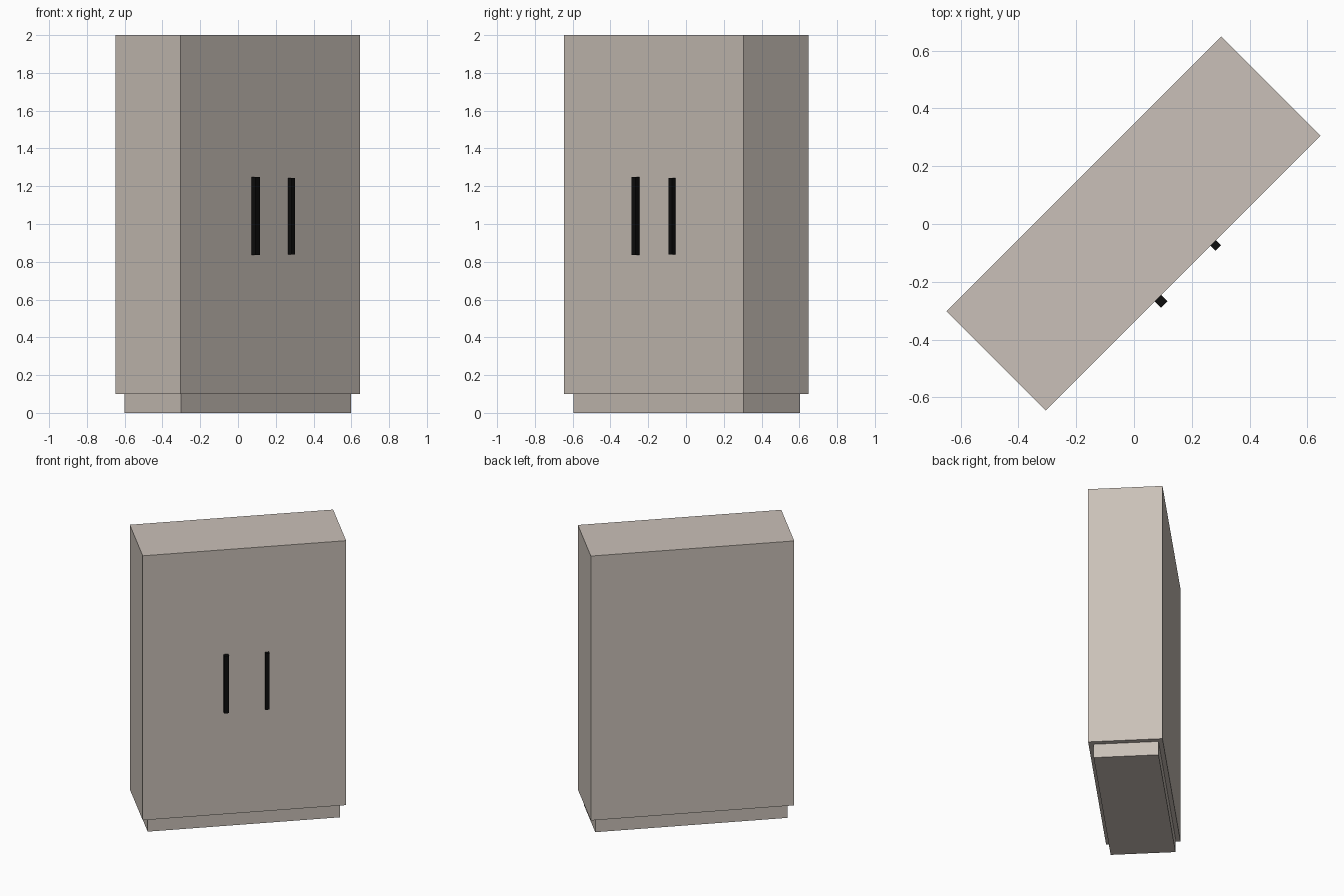
import bpy, math
from mathutils import Matrix

if "Cube" in bpy.data.objects:
    bpy.data.objects.remove(bpy.data.objects["Cube"])

TURN = Matrix.Rotation(math.radians(45), 4, 'Z')  # the cabinet stands diagonally


def material(name, rgb):
    m = bpy.data.materials.new(name)
    m.diffuse_color = (*rgb, 1.0)
    m.use_nodes = True
    m.node_tree.nodes["Principled BSDF"].inputs["Base Color"].default_value = m.diffuse_color
    return m


def box(name, size, centre, mat):
    """Box given in the cabinet's own frame (front = -y), then turned."""
    bpy.ops.mesh.primitive_cube_add(size=1)
    ob = bpy.context.object
    ob.name = name
    ob.data.transform(TURN @ Matrix.Translation(centre) @ Matrix.Diagonal((*size, 1.0)))
    ob.data.materials.append(mat)
    return ob


beige = material("warm_beige", (0.59, 0.53, 0.48))
black = material("black", (0.004, 0.004, 0.004))

# Cabinet body and recessed plinth
box("cabinet_body", (1.345, 0.486, 1.90), (0, 0.002, 1.05), beige)
box("plinth", (1.272, 0.424, 0.10), (0.002, 0.004, 0.05), beige)

# Pair of bar handles on the front
box("left_handle", (0.032, 0.032, 0.412), (-0.123, -0.2546, 1.043), black)
box("right_handle", (0.027, 0.027, 0.405), (0.148, -0.252, 1.041), black)
